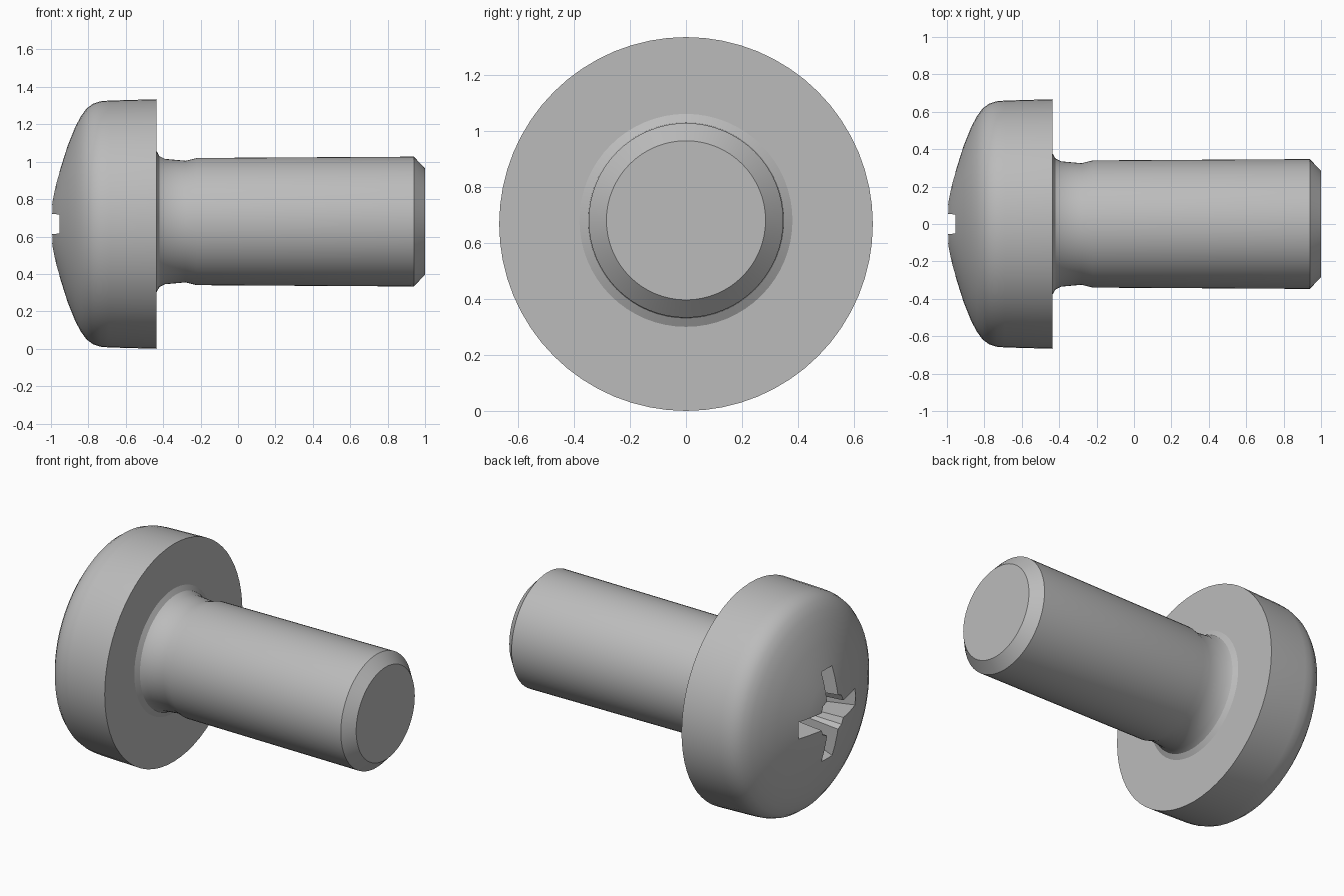
import bpy, bmesh, math
from mathutils import Matrix

if "Cube" in bpy.data.objects:
    bpy.data.objects.remove(bpy.data.objects["Cube"])

steel = bpy.data.materials.new("grey steel")
steel.diffuse_color = (0.5, 0.5, 0.5, 1)
steel.use_nodes = True
steel.node_tree.nodes["Principled BSDF"].inputs["Base Color"].default_value = steel.diffuse_color


def finish(name, bm, loc=(0, 0, 0)):
    bmesh.ops.recalc_face_normals(bm, faces=bm.faces)
    me = bpy.data.meshes.new(name)
    bm.to_mesh(me)
    bm.free()
    ob = bpy.data.objects.new(name, me)
    ob.location = loc
    me.materials.append(steel)
    bpy.context.collection.objects.link(ob)
    return ob


def lathe(name, profile, z, sides=64):
    """Closed solid turned around the x axis from (x, radius) points."""
    bm = bmesh.new()
    rings = []
    for x, r in profile:
        rings.append([bm.verts.new((x, r * math.cos(2 * math.pi * i / sides),
                                    r * math.sin(2 * math.pi * i / sides))) for i in range(sides)])
    for a, b in zip(rings, rings[1:]):
        for i in range(sides):
            j = (i + 1) % sides
            bm.faces.new((a[i], a[j], b[j], b[i]))
    bm.faces.new(rings[0])
    bm.faces.new(rings[-1])
    return finish(name, bm, (0, 0, z))


def smooth(ob, angle):
    bpy.ops.object.select_all(action='DESELECT')
    ob.select_set(True)
    bpy.context.view_layer.objects.active = ob
    bpy.ops.object.shade_smooth_by_angle(angle=math.radians(angle))


# Pan head
head = lathe("screw_head", [
    (-1.0, 0.07), (-0.99, 0.14), (-0.972, 0.22), (-0.945, 0.31), (-0.91, 0.42), (-0.87, 0.52),
    (-0.84, 0.575), (-0.81, 0.617), (-0.775, 0.643), (-0.735, 0.656), (-0.69, 0.66),
    (-0.437, 0.667)], 0.667)

# Shank with undercut neck, fillet and chamfered tip
shank = lathe("screw_shank", [
    (-0.5, 0.38), (-0.437, 0.38), (-0.42, 0.35), (-0.39, 0.335), (-0.28, 0.325), (-0.22, 0.34),
    (0.94, 0.347), (1.0, 0.284)], 0.68)

# Cross recess: two tapered wings and a tapered centre
cutters = []
for k in range(2):
    bm = bmesh.new()
    a = [bm.verts.new(p) for p in [(-1.1, -0.055, -0.33), (-1.1, 0.055, -0.33),
                                   (-1.1, 0.055, 0.33), (-1.1, -0.055, 0.33)]]
    b = [bm.verts.new(p) for p in [(-0.65, -0.045, -0.16), (-0.65, 0.045, -0.16),
                                   (-0.65, 0.045, 0.16), (-0.65, -0.045, 0.16)]]
    bm.faces.new(a)
    bm.faces.new(b)
    for i in range(4):
        j = (i + 1) % 4
        bm.faces.new((a[i], a[j], b[j], b[i]))
    bmesh.ops.rotate(bm, verts=bm.verts, matrix=Matrix.Rotation(k * math.pi / 2, 3, 'X'))
    cutters.append(finish("recess_wing_cutter", bm, (0, 0, 0.667)))
cutters.append(lathe("recess_centre_cutter", [(-1.12, 0.14), (-0.65, 0.09), (-0.6, 0.01)], 0.667, 8))

for c in cutters:
    mod = head.modifiers.new("recess", 'BOOLEAN')
    mod.operation = 'DIFFERENCE'
    mod.solver = 'EXACT'
    mod.object = c
    bpy.context.view_layer.objects.active = head
    bpy.ops.object.modifier_apply(modifier=mod.name)
for c in cutters:
    bpy.data.objects.remove(c, do_unlink=True)

smooth(head, 30)
smooth(shank, 30)
